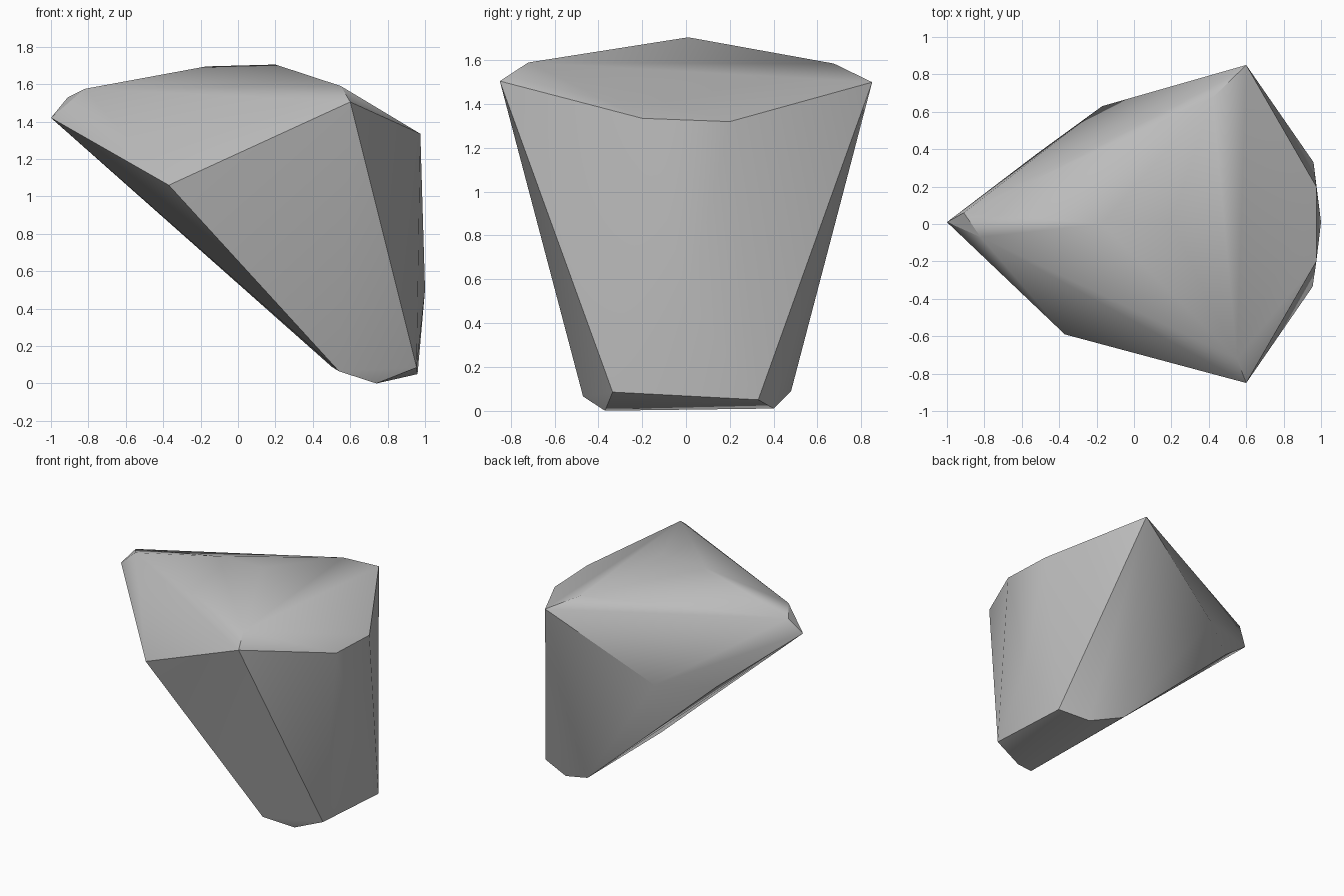
import bpy
import bmesh
import math

# Remove the default object
default_cube = bpy.data.objects.get("Cube")
if default_cube:
    bpy.data.objects.remove(default_cube, do_unlink=True)


def make_material(name, colour):
    material = bpy.data.materials.new(name)
    material.use_nodes = True
    material.diffuse_color = colour
    shader = material.node_tree.nodes["Principled BSDF"]
    shader.inputs["Base Color"].default_value = colour
    return material


def make_hull(name, corner_groups, material):
    """Wrap a faceted solid around the given groups of corners."""
    bm = bmesh.new()
    for corners in corner_groups:
        for corner in corners:
            bm.verts.new(corner)
    result = bmesh.ops.convex_hull(bm, input=bm.verts[:])
    loose = {v for v in result["geom_interior"] if isinstance(v, bmesh.types.BMVert)}
    bmesh.ops.delete(bm, geom=list(loose), context="VERTS")
    bmesh.ops.recalc_face_normals(bm, faces=bm.faces[:])
    mesh = bpy.data.meshes.new(name)
    bm.to_mesh(mesh)
    bm.free()
    mesh.materials.append(material)
    rock = bpy.data.objects.new(name, mesh)
    bpy.context.collection.objects.link(rock)
    return rock


# Crown: low ridge with a shoulder at the front and the back
crown = [(-.17, 0, 1.695), (.2, .01, 1.705), (.55, -.72, 1.59), (.42, .675, 1.585)]
wide_corners = [(.6, -.85, 1.505), (.6, .85, 1.5)]

# Pointed tip and the overhanging belly beneath it
tip = [(-1, .01, 1.42), (-.91, .06, 1.53), (-.82, -.07, 1.575)]
belly = [(-.37, -.59, 1.06), (-.17, .63, 1.04), (-.52, .375, 1.02)]

# Upright end wall and the narrow foot
end_wall = [(.975, -.2, 1.335), (.975, .2, 1.32), (1, .01, .5),
            (.955, -.335, .085), (.96, .33, .05)]
foot = [(.74, -.37, 0), (.74, .4, .01), (.54, -.47, .065), (.5, .48, .09)]

stone = make_material("stone grey", (.5, .5, .5, 1))
rock = make_hull("rock", [crown, wide_corners, tip, belly, end_wall, foot], stone)

# Soft shading over shallow facets, crisp main edges
bpy.ops.object.select_all(action="DESELECT")
rock.select_set(True)
bpy.context.view_layer.objects.active = rock
bpy.ops.object.shade_smooth_by_angle(angle=math.radians(30))
